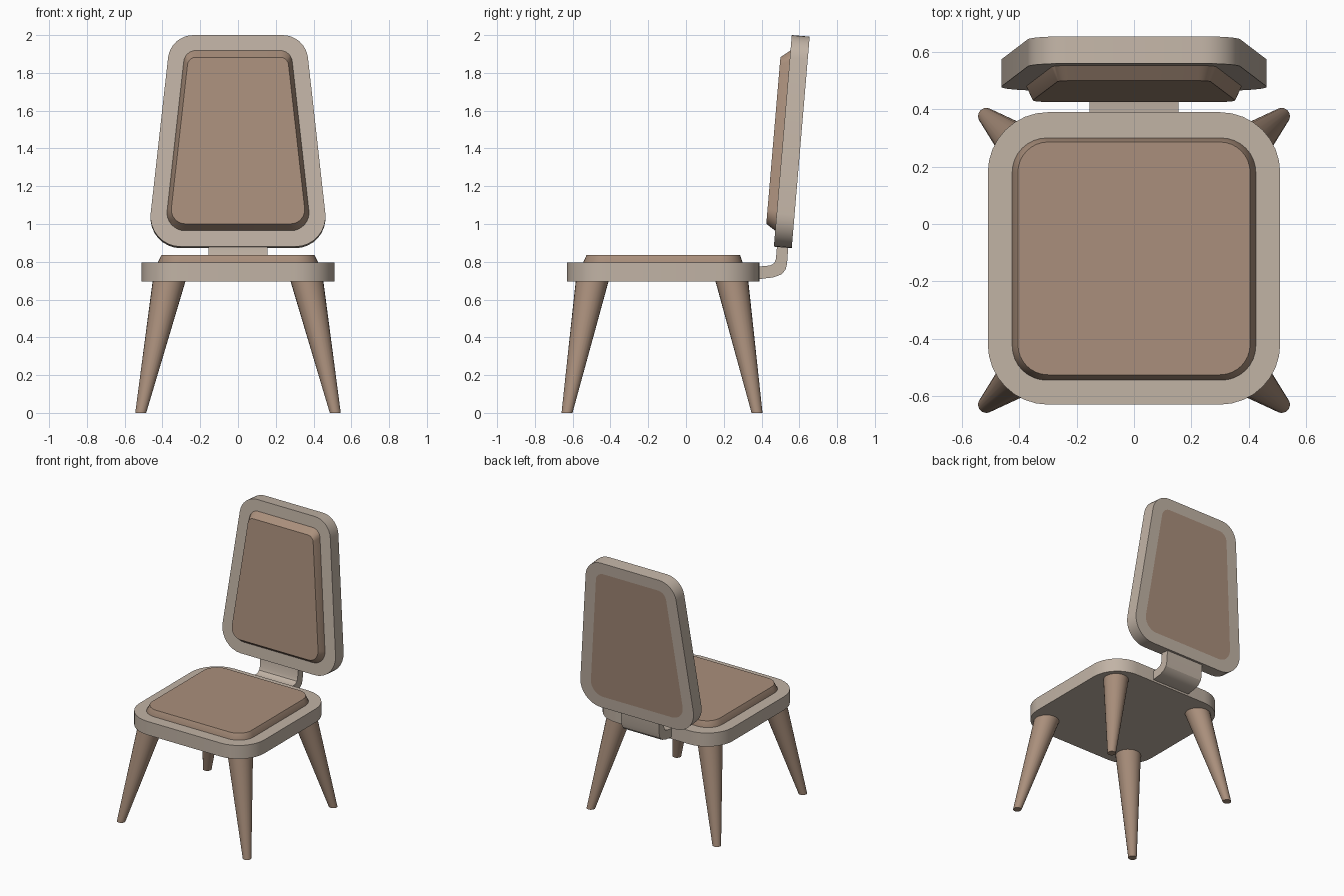
import bpy, bmesh, math
from mathutils import Vector

if "Cube" in bpy.data.objects:
    bpy.data.objects.remove(bpy.data.objects["Cube"])


def material(name, rgb):
    m = bpy.data.materials.new(name)
    m.diffuse_color = (*rgb, 1)
    m.use_nodes = True
    m.node_tree.nodes["Principled BSDF"].inputs["Base Color"].default_value = m.diffuse_color
    return m


BEIGE = material("beige frame", (0.535, 0.452, 0.378))
BROWN = material("brown upholstery", (0.400, 0.275, 0.200))


def rounded(corners, radii, n=8):
    """Outline of a convex polygon with tangent arcs at its corners."""
    out = []
    for i, (c, r) in enumerate(zip(corners, radii)):
        p = Vector(c)
        a = (Vector(corners[i - 1]) - p).normalized()
        b = (Vector(corners[(i + 1) % len(corners)]) - p).normalized()
        half = a.angle(b) / 2
        centre = p + (a + b).normalized() * r / math.sin(half)
        start = p + a * r / math.tan(half) - centre
        end = p + b * r / math.tan(half) - centre
        sweep = math.pi - 2 * half
        for k in range(n + 1):
            t = k / n
            v = (start * math.sin((1 - t) * sweep) + end * math.sin(t * sweep)) / math.sin(sweep)
            out.append(centre + v)
    return out


def trapezoid(y0, y1, w0, w1, r0, r1):
    return rounded([(-w0, y0), (w0, y0), (w1, y1), (-w1, y1)], [r0, r0, r1, r1])


def loft(name, loops, mats, last_cap=0):
    """Skin a stack of equal loops and cap both ends."""
    bm = bmesh.new()
    rings = [[bm.verts.new(p) for p in loop] for loop in loops]
    for a, b in zip(rings, rings[1:]):
        for i in range(len(a)):
            j = (i + 1) % len(a)
            bm.faces.new((a[i], a[j], b[j], b[i]))
    bm.faces.new(rings[0][::-1])
    bm.faces.new(rings[-1]).material_index = last_cap
    bmesh.ops.recalc_face_normals(bm, faces=bm.faces)
    mesh = bpy.data.meshes.new(name)
    bm.to_mesh(mesh)
    bm.free()
    for m in mats:
        mesh.materials.append(m)
    ob = bpy.data.objects.new(name, mesh)
    bpy.context.collection.objects.link(ob)
    bpy.ops.object.select_all(action='DESELECT')
    ob.select_set(True)
    bpy.context.view_layer.objects.active = ob
    bpy.ops.object.shade_smooth_by_angle(angle=math.radians(30))
    return ob


def flat(outline, z):
    return [(p.x, p.y, z) for p in outline]


# Seat frame and its bevelled cushion
seat = trapezoid(-0.63, 0.39, 0.51, 0.51, 0.21, 0.21)
loft("seat_frame", [flat(seat, 0.695), flat(seat, 0.795)], [BEIGE])
loft("seat_cushion",
     [flat(trapezoid(-0.545, 0.30, 0.425, 0.425, 0.12, 0.12), 0.79),
      flat(trapezoid(-0.545, 0.30, 0.425, 0.425, 0.12, 0.12), 0.795),
      flat(trapezoid(-0.526, 0.286, 0.405, 0.405, 0.105, 0.105), 0.837)], [BROWN])

# Leaning backrest: outline in its own plane, depth measured backwards
tilt = math.radians(4.85)
up = Vector((0, math.sin(tilt), math.cos(tilt)))
back = Vector((0, math.cos(tilt), -math.sin(tilt)))
base = Vector((0, 0.465, 0.88))


def lean(outline, depth):
    return [base + Vector((p.x, 0, 0)) + up * p.y + back * depth for p in outline]


frame = trapezoid(0, 1.124, 0.482, 0.357, 0.16, 0.135)
inner = trapezoid(0.085, 1.042, 0.387, 0.281, 0.095, 0.065)
face = trapezoid(0.117, 1.002, 0.362, 0.263, 0.075, 0.045)
loft("backrest_frame", [lean(frame, 0), lean(frame, 0.095), lean(inner, 0.095)],
     [BEIGE, BROWN], last_cap=1)
loft("backrest_cushion", [lean(inner, 0.005), lean(inner, 0), lean(face, -0.05)], [BROWN])

# Bent bracket joining seat and backrest
profile = [(0.37, 0.71), (0.40, 0.71), (0.46, 0.717), (0.503, 0.732), (0.527, 0.757),
           (0.535, 0.79), (0.542, 0.885), (0.482, 0.885), (0.476, 0.815),
           (0.468, 0.794), (0.450, 0.782), (0.42, 0.777), (0.37, 0.775)]
loft("back_bracket", [[(x, y, z) for y, z in profile] for x in (-0.155, 0.155)], [BEIGE])

# Four splayed, tapered legs
def circle(x, y, z, r, n=24):
    return [(x + r * math.cos(k * math.tau / n), y + r * math.sin(k * math.tau / n), z)
            for k in range(n)]


for sx, side in ((-1, "left"), (1, "right")):
    for sy, end in ((-1, "front"), (1, "back")):
        loft(f"{end}_{side}_leg",
             [circle(sx * 0.515, -0.127 + sy * 0.503, 0, 0.029),
              circle(sx * 0.365, -0.127 + sy * 0.37, 0.697, 0.087)], [BROWN])
